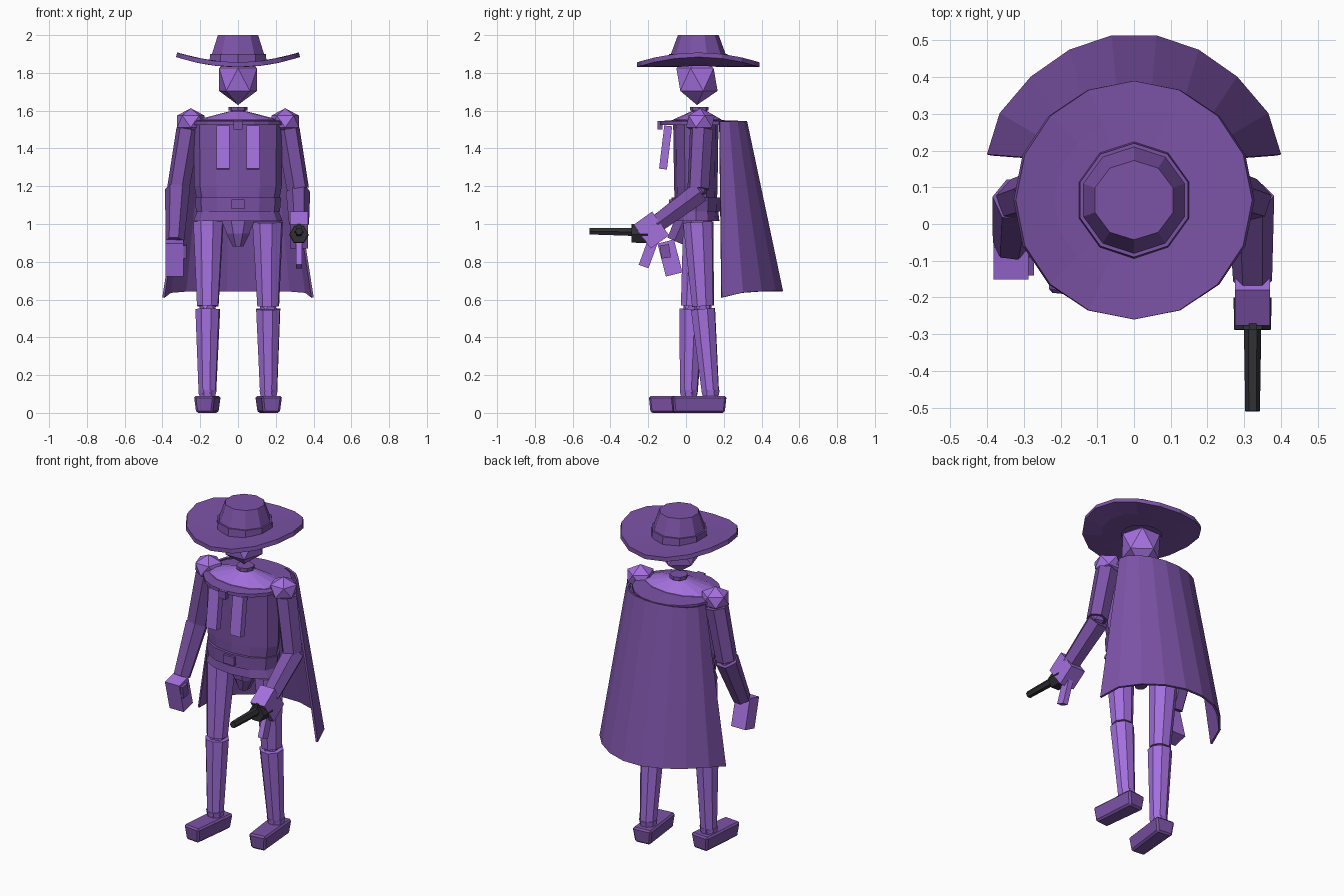
import bpy, bmesh, math
from mathutils import Matrix, Vector

if "Cube" in bpy.data.objects:
    bpy.data.objects.remove(bpy.data.objects["Cube"])


def material(name, rgb):
    m = bpy.data.materials.new(name)
    m.use_nodes = True
    m.diffuse_color = (*rgb, 1)
    m.node_tree.nodes["Principled BSDF"].inputs["Base Color"].default_value = (*rgb, 1)
    return m


LIGHT = material("light purple", (0.37, 0.16, 0.73))
DARK = material("dark purple", (0.2, 0.085, 0.38))
BLACK = material("gunmetal", (0.03, 0.03, 0.035))


def finish(name, bm, mat):
    bmesh.ops.recalc_face_normals(bm, faces=bm.faces)
    me = bpy.data.meshes.new(name)
    bm.to_mesh(me)
    bm.free()
    ob = bpy.data.objects.new(name, me)
    me.materials.append(mat)
    bpy.context.collection.objects.link(ob)
    return ob


def loft(name, rings, sides, mat, caps=True, turn=0.0):
    """Stack of ellipses given as (x, y, z, rx, ry)."""
    bm = bmesh.new()
    loops = []
    for x, y, z, rx, ry in rings:
        angles = [turn + math.tau * i / sides for i in range(sides)]
        loops.append([bm.verts.new((x + rx * math.cos(a), y + ry * math.sin(a), z)) for a in angles])
    for a, b in zip(loops, loops[1:]):
        for i in range(sides):
            j = (i + 1) % sides
            bm.faces.new((a[i], a[j], b[j], b[i]))
    if caps:
        bm.faces.new(loops[0])
        bm.faces.new(loops[-1])
    return finish(name, bm, mat)


def limb(name, start, end, r1, r2, mat, sides=8):
    """Tapered prism between two points."""
    a, b = Vector(start), Vector(end)
    spin = Matrix.Rotation(math.pi / sides, 4, "Z")
    place = Matrix.Translation((a + b) / 2) @ (b - a).to_track_quat("Z", "Y").to_matrix().to_4x4()
    bm = bmesh.new()
    bmesh.ops.create_cone(bm, cap_ends=True, segments=sides, radius1=r1, radius2=r2,
                          depth=(b - a).length, matrix=place @ spin)
    return finish(name, bm, mat)


def box(name, loc, size, mat, tilt=0.0):
    bm = bmesh.new()
    m = Matrix.Translation(loc) @ Matrix.Rotation(tilt, 4, "X") @ Matrix.Diagonal((*size, 1))
    bmesh.ops.create_cube(bm, size=1, matrix=m)
    return finish(name, bm, mat)


def ball(name, loc, scale, mat, turn=0.0):
    bm = bmesh.new()
    m = Matrix.Translation(loc) @ Matrix.Diagonal((*scale, 1)) @ Matrix.Rotation(turn, 4, "Z")
    bmesh.ops.create_icosphere(bm, subdivisions=1, radius=1, matrix=m)
    return finish(name, bm, mat)


def solidify(ob, thickness):
    mod = ob.modifiers.new("thickness", "SOLIDIFY")
    mod.thickness = thickness
    mod.offset = 0


# Hat: brim curled up at the sides, band and crown
HY = 0.065
brim = loft("hat_brim", [(0, HY, 0, r, r) for r in (0.325, 0.22, 0.11)], 16, DARK, caps=False)
for v in brim.data.vertices:
    v.co.z = 1.843 + 0.053 * (v.co.x / 0.325) ** 2
solidify(brim, 0.025)
T = math.pi / 2
loft("hat_band", [(0, HY, 1.845, 0.16, 0.16), (0, HY, 1.9, 0.155, 0.155)], 10, DARK, turn=T)
loft("hat_crown", [(0, HY, 1.85, 0.15, 0.15), (0, HY, 1.9, 0.145, 0.145),
                   (0, HY, 2.0, 0.112, 0.108)], 10, DARK, turn=T)

# Head and neck
ball("head", (0, 0.058, 1.765), (0.118, 0.122, 0.135), LIGHT, turn=-T)
loft("neck", [(0, 0.07, 1.55, 0.04, 0.04), (0, 0.07, 1.6, 0.04, 0.04),
              (0, 0.07, 1.6, 0.05, 0.05), (0, 0.07, 1.62, 0.05, 0.05)], 8, DARK)

# Torso, shoulders, belt and hips
TY = 0.052
loft("torso", [(0, TY, 1.06, 0.205, 0.11), (0, TY, 1.2, 0.232, 0.115),
               (0, TY, 1.53, 0.235, 0.12)], 12, DARK)
loft("shoulder_yoke", [(0, 0.06, 1.53, 0.225, 0.135), (0, 0.06, 1.553, 0.215, 0.128),
                       (0, 0.07, 1.595, 0.05, 0.045)], 12, LIGHT)
loft("belt", [(0, TY, 1.065, 0.222, 0.128), (0, TY, 1.14, 0.228, 0.13)], 12, DARK)
loft("jacket_hem", [(0, TY, 1.015, 0.237, 0.125), (0, TY, 1.075, 0.212, 0.118)], 12, DARK)
box("belt_buckle", (0, -0.078, 1.105), (0.07, 0.025, 0.05), DARK)
loft("pelvis", [(0, 0.06, 0.95, 0.065, 0.06), (0, 0.06, 1.03, 0.1, 0.09)], 8, LIGHT, turn=math.pi / 8)
loft("crotch", [(0, 0.06, 0.88, 0.03, 0.035), (0, 0.06, 0.955, 0.07, 0.055)], 8, DARK, turn=math.pi / 8)

# Cape hanging from a sloped collar
loft("cape_collar", [(0, 0.09, 1.525, 0.25, 0.228), (0, 0.09, 1.545, 0.25, 0.228),
                     (0, 0.06, 1.55, 0.21, 0.125)], 18, DARK, caps=False, turn=T)
box("cape_clasp", (0, -0.138, 1.522), (0.048, 0.028, 0.045), DARK)
bm = bmesh.new()
SEGMENTS = 9
rows = []
for rx, flare, ry, y, z, lift in ((0.25, 0.0, 0.143, 0.177, 1.543, 0), (0.345, 0.05, 0.325, 0.188, 0.61, 0.055)):
    row = []
    for i in range(SEGMENTS + 1):
        a = math.pi * i / SEGMENTS
        c, s = math.cos(a), max(0.0, math.sin(a))
        height = z + lift * (s ** 0.6 - 0.4 * s * s)
        row.append(bm.verts.new(((rx + flare * c ** 4) * c, y + ry * s, height)))
    rows.append(row)
for i in range(SEGMENTS):
    bm.faces.new((rows[0][i], rows[0][i + 1], rows[1][i + 1], rows[1][i]))
solidify(finish("cape", bm, DARK), 0.012)

# Paired parts: scarf tails, shoulder balls, legs and shoes
for side, s in (("left", 1), ("right", -1)):
    box(f"{side}_scarf_tail", (s * 0.08, -0.108, 1.405), (0.07, 0.042, 0.23), LIGHT, tilt=-0.12)
    ball(f"{side}_shoulder", (s * 0.25, 0.076, 1.543), (0.085, 0.085, 0.07), LIGHT, turn=T)

    knee_y, ankle_y = (0.09, 0.13) if s > 0 else (0.03, 0.015)
    hip = (s * 0.157, 0.065, 1.01)
    knee = (s * 0.16, knee_y, 0.565)
    ankle = (s * 0.162, ankle_y, 0.1)
    limb(f"{side}_thigh", hip, knee, 0.084, 0.06, LIGHT)
    ball(f"{side}_knee", knee, (0.052, 0.052, 0.045), LIGHT)
    limb(f"{side}_shin", (knee[0], knee[1], 0.55), ankle, 0.068, 0.048, LIGHT)
    limb(f"{side}_ankle", (ankle[0], ankle[1], 0.12), (ankle[0], ankle[1], 0.07), 0.052, 0.042, LIGHT)

    # Shoe: wedge with a narrower sole and toe turned outward
    bm = bmesh.new()
    bmesh.ops.create_cube(bm, size=1, matrix=Matrix.Diagonal((0.122, 0.287, 0.09, 1)))
    for v in bm.verts:
        if v.co.z < 0:
            v.co.x *= 0.8
            v.co.y *= 0.94
        if v.co.y < 0:
            v.co.x *= 0.9
    bmesh.ops.bevel(bm, geom=[e for e in bm.edges], offset=0.01, segments=1, affect="EDGES")
    foot_y = 0.067 if s > 0 else -0.05
    bm.transform(Matrix.Translation((s * 0.165, foot_y, 0.045)) @ Matrix.Rotation(s * 0.1, 4, "Z"))
    finish(f"{side}_shoe", bm, DARK)

    # Sleeve down to the elbow
    elbow = (s * 0.317, 0.065, 1.185)
    limb(f"{side}_upper_arm", (s * 0.264, 0.082, 1.5), elbow, 0.064, 0.06, DARK, 6)
    ball(f"{side}_elbow", elbow, (0.05, 0.05, 0.048), DARK)

# Relaxed right forearm and hand
limb("right_forearm", (-0.32, 0.066, 1.185), (-0.335, -0.055, 0.91), 0.066, 0.05, DARK, 6)
box("right_hand", (-0.335, -0.085, 0.82), (0.095, 0.09, 0.18), LIGHT, tilt=0.25)
box("right_thumb", (-0.285, -0.11, 0.855), (0.025, 0.05, 0.07), DARK, tilt=0.15)

# Raised left forearm and hand
limb("left_forearm", (0.318, 0.075, 1.17), (0.323, -0.155, 1.0), 0.064, 0.053, DARK, 6)
box("left_hand", (0.323, -0.183, 0.968), (0.095, 0.12, 0.155), LIGHT, tilt=0.62)

# Pistol
limb("pistol_barrel", (0.323, -0.26, 0.957), (0.323, -0.51, 0.962), 0.024, 0.02, BLACK, 6)
limb("pistol_cylinder", (0.323, -0.2, 0.943), (0.323, -0.288, 0.945), 0.052, 0.05, BLACK, 6)
box("pistol_sight", (0.323, -0.278, 0.99), (0.02, 0.02, 0.02), BLACK)
box("pistol_grip", (0.323, -0.197, 0.85), (0.032, 0.055, 0.16), LIGHT, tilt=-0.35)
